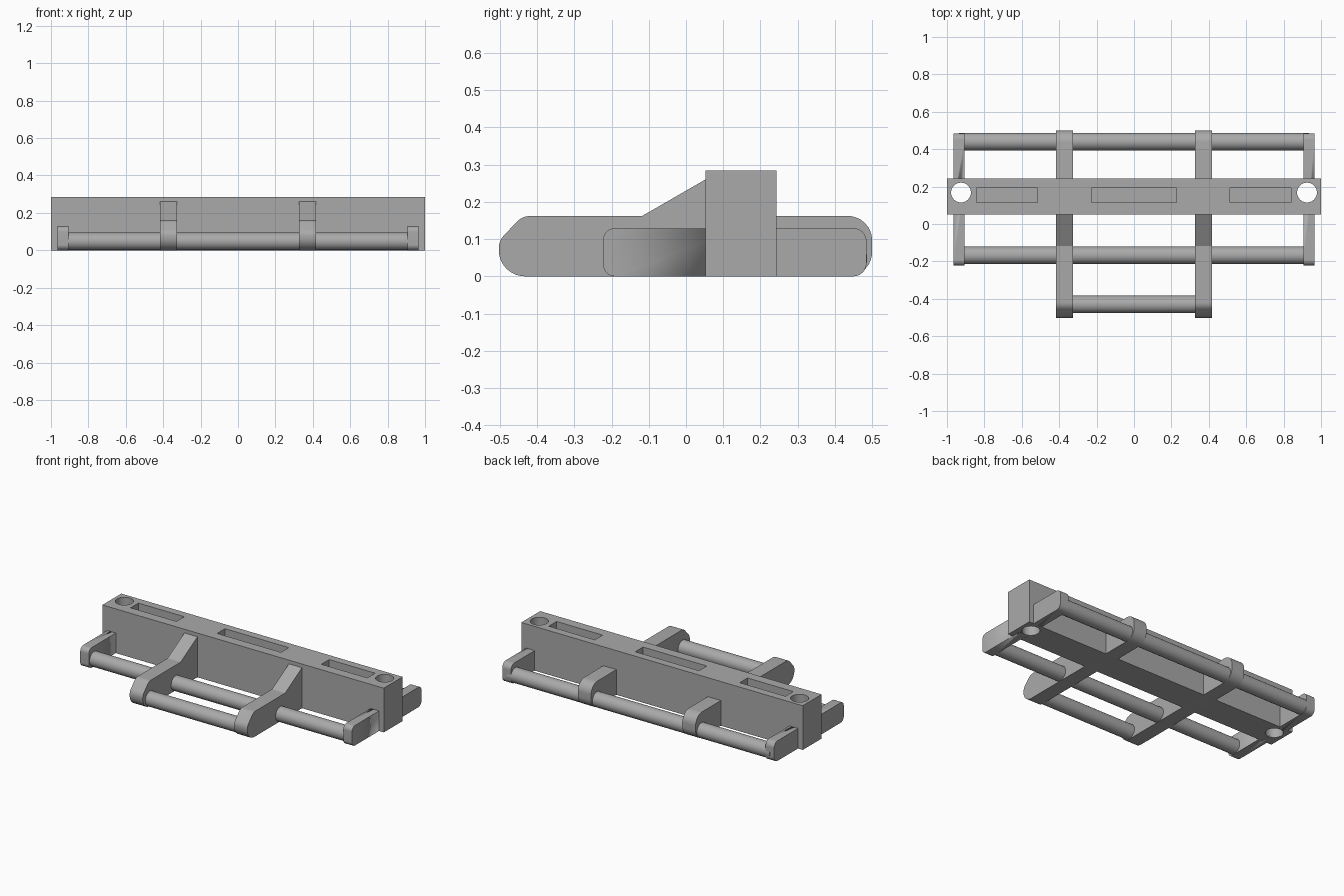
import bpy, bmesh, math
from mathutils import Vector, Matrix

old = bpy.data.objects.get("Cube")
if old:
    bpy.data.objects.remove(old, do_unlink=True)

grey = bpy.data.materials.new("plain grey")
grey.use_nodes = True
colour = (0.4, 0.4, 0.4, 1)
grey.diffuse_color = colour
grey.node_tree.nodes["Principled BSDF"].inputs["Base Color"].default_value = colour


def make(name, bm, smooth=False):
    bmesh.ops.recalc_face_normals(bm, faces=bm.faces)
    mesh = bpy.data.meshes.new(name)
    bm.to_mesh(mesh)
    bm.free()
    mesh.materials.append(grey)
    obj = bpy.data.objects.new(name, mesh)
    bpy.context.collection.objects.link(obj)
    if smooth:
        bpy.ops.object.select_all(action="DESELECT")
        obj.select_set(True)
        bpy.context.view_layer.objects.active = obj
        bpy.ops.object.shade_smooth_by_angle(angle=math.radians(25))
    return obj


def add_box(bm, low, high):
    low, high = Vector(low), Vector(high)
    matrix = Matrix.Translation((low + high) / 2) @ Matrix.Diagonal((*(high - low), 1))
    bmesh.ops.create_cube(bm, size=1, matrix=matrix)


def add_cylinder(bm, centre, radius, length, turn=Matrix()):
    bmesh.ops.create_cone(bm, cap_ends=True, segments=40, radius1=radius, radius2=radius,
                          depth=length, matrix=Matrix.Translation(centre) @ turn)


def rounded(corners, steps=8):
    """Round each (y, z, radius) corner of a convex or concave outline."""
    points = []
    for i, (y, z, r) in enumerate(corners):
        p = Vector((y, z))
        if not r:
            points.append(p)
            continue
        a = (Vector(corners[i - 1][:2]) - p).normalized()
        b = (Vector(corners[(i + 1) % len(corners)][:2]) - p).normalized()
        half = a.angle(b) / 2
        start, end = p + a * r / math.tan(half), p + b * r / math.tan(half)
        centre = p + (a + b).normalized() * r / math.sin(half)
        for k in range(steps + 1):
            t = k / steps
            points.append(centre + (start.lerp(end, t) - centre).normalized() * r)
    return points


def arm(name, corners, x0, x1):
    bm = bmesh.new()
    face = bm.faces.new([bm.verts.new((x0, p.x, p.y)) for p in rounded(corners)])
    grown = bmesh.ops.extrude_face_region(bm, geom=[face])["geom"]
    bmesh.ops.translate(bm, vec=(x1 - x0, 0, 0),
                        verts=[v for v in grown if isinstance(v, bmesh.types.BMVert)])
    return make(name, bm, True)


def cut(obj, cutter):
    mod = obj.modifiers.new("cut", "BOOLEAN")
    mod.operation = "DIFFERENCE"
    mod.solver = "EXACT"
    mod.object = cutter


# Cutters: round through holes and blind slots
bm = bmesh.new()
for side in (-1, 1):
    add_cylinder(bm, (side * 0.925, 0.168, 0.15), 0.053, 0.6)
holes = make("hole_cutter", bm, True)
bm = bmesh.new()
for x0, x1 in ((-0.843, -0.517), (-0.228, 0.226), (0.513, 0.84)):
    add_box(bm, (x0, 0.114, 0.185), (x1, 0.193, 0.4))
slots = make("slot_cutter", bm)
for cutter in (holes, slots):
    cutter.hide_render = True
    cutter.hide_set(True)
    cutter.display_type = "WIRE"

# Main crossbar
bm = bmesh.new()
add_box(bm, (-1, 0.052, 0), (1, 0.243, 0.284))
bar = make("crossbar", bm)
cut(bar, holes)
cut(bar, slots)

# Arms on both sides
centre_outline = [(-0.503, 0, 0.07), (-0.503, 0.095, 0.05), (-0.44, 0.162, 0.05),
                  (-0.118, 0.162, 0), (0.052, 0.26, 0), (0.15, 0.26, 0),
                  (0.15, 0.162, 0), (0.5, 0.162, 0.065), (0.5, 0, 0.065)]
end_outline = [(-0.222, 0, 0.03), (-0.222, 0.129, 0.03),
               (0.485, 0.129, 0.035), (0.485, 0, 0.035)]
for side, label in ((-1, "right"), (1, "left")):
    arm(label + "_centre_arm", centre_outline, side * 0.325, side * 0.418)
    end = arm(label + "_end_arm", end_outline, side * 0.905, side * 0.966)
    cut(end, holes)

# Round rods along the width
across = Matrix.Rotation(math.pi / 2, 4, "Y")
for name, y, half in (("front_rod", -0.43, 0.37), ("middle_rod", -0.168, 0.935),
                      ("rear_rod", 0.44, 0.935)):
    bm = bmesh.new()
    add_cylinder(bm, (0, y, 0.048), 0.047, 2 * half, across)
    make(name, bm, True)
